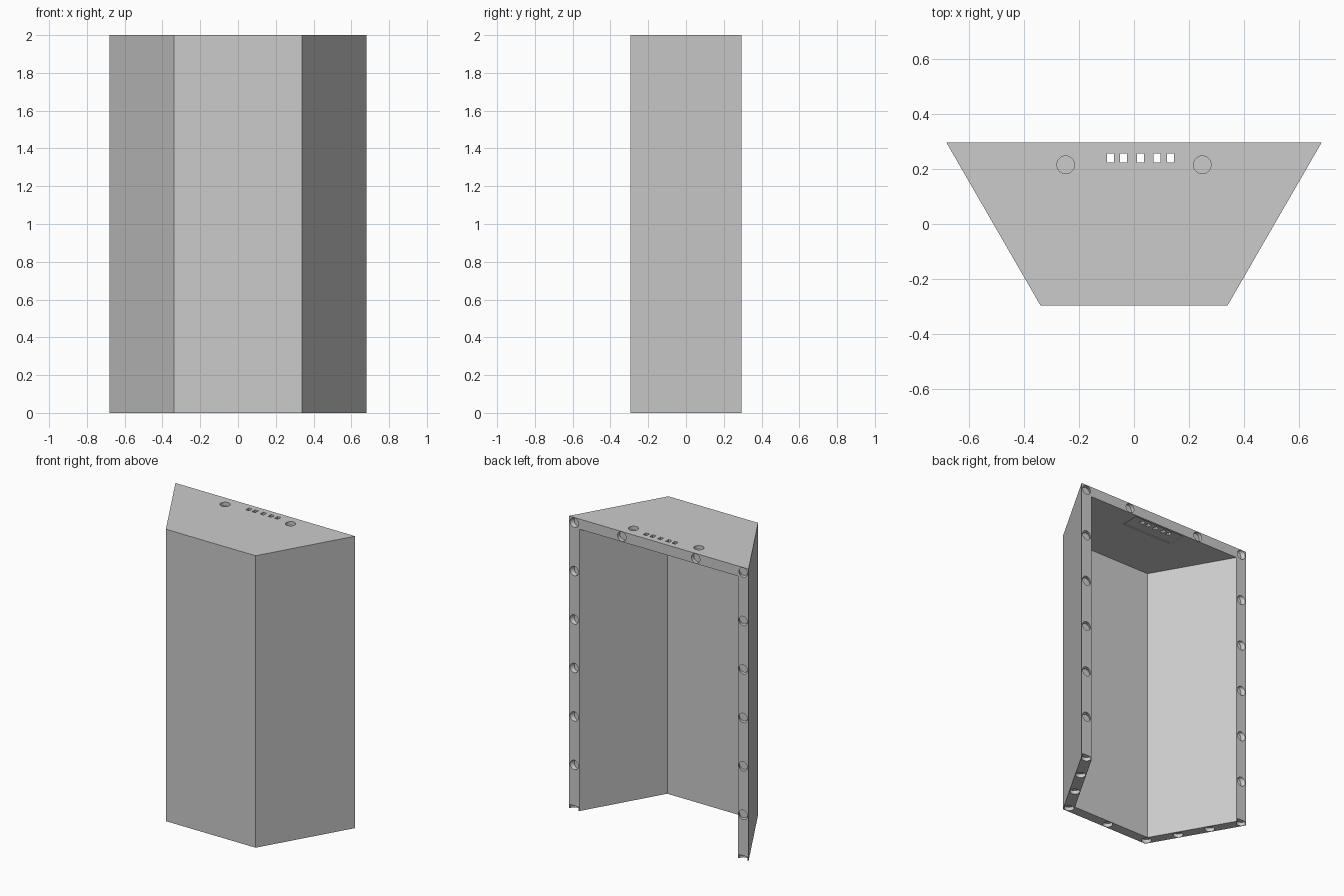
import bpy, bmesh, math
from mathutils import Vector

cube = bpy.data.objects.get("Cube")
if cube:
    bpy.data.objects.remove(cube, do_unlink=True)

# Main sizes
HEIGHT, BACK, FRONT = 2.0, 0.295, -0.295
WALL = 0.07
SLOPE = math.tan(math.radians(30))
HALF_FRONT = 0.34
RADIUS, DEPTH = 0.032, 0.025
RIM_X = 0.64                       # middle of the side wall at the back
CORNER_X, CORNER_Y = 0.32, -0.26   # middle of the wall at the front corner

grey = bpy.data.materials.new("grey")
grey.use_nodes = True
colour = (0.6, 0.6, 0.6, 1)
grey.diffuse_color = colour
grey.node_tree.nodes["Principled BSDF"].inputs["Base Color"].default_value = colour


def extrude(bm, points, direction):
    """Add a closed prism: a flat outline swept along a direction."""
    face = bm.faces.new([bm.verts.new(p) for p in points])
    swept = bmesh.ops.extrude_face_region(bm, geom=[face], use_keep_orig=True)
    verts = [v for v in swept["geom"] if isinstance(v, bmesh.types.BMVert)]
    bmesh.ops.translate(bm, verts=verts, vec=direction)


def box(bm, x0, x1, y0, y1, z0, z1):
    extrude(bm, [(x0, y0, z0), (x1, y0, z0), (x1, y1, z0), (x0, y1, z0)],
            Vector((0, 0, z1 - z0)))


def hole(bm, centre, u, v, direction, depth=DEPTH):
    """Round blind hole, starting just outside the surface."""
    step = Vector(direction)
    start = Vector(centre) - step * 0.02
    ring = []
    for i in range(32):
        a = math.tau * i / 32
        ring.append(start + RADIUS * (math.cos(a) * Vector(u) + math.sin(a) * Vector(v)))
    extrude(bm, ring, step * (depth + 0.02))


def finish(bm, name):
    bmesh.ops.recalc_face_normals(bm, faces=bm.faces)
    mesh = bpy.data.meshes.new(name)
    bm.to_mesh(mesh)
    bm.free()
    mesh.materials.append(grey)
    obj = bpy.data.objects.new(name, mesh)
    bpy.context.collection.objects.link(obj)
    return obj


def trapezoid(y0, y1, inset, z):
    """Plan outline whose sides follow the tilted walls."""
    def half(y):
        return HALF_FRONT + (y - FRONT) * SLOPE - inset / math.cos(math.radians(30))
    return [(-half(y0), y0, z), (half(y0), y0, z), (half(y1), y1, z), (-half(y1), y1, z)]


def cut(target, bm, name):
    cutter = finish(bm, name)
    cutter.hide_render = True
    mod = target.modifiers.new(name, "BOOLEAN")
    mod.operation = "DIFFERENCE"
    mod.solver = "EXACT"
    mod.object = cutter
    bpy.context.view_layer.objects.active = target
    bpy.ops.object.modifier_apply(modifier=mod.name)
    bpy.data.objects.remove(cutter, do_unlink=True)


X, Y, Z = (1, 0, 0), (0, 1, 0), (0, 0, 1)

# Housing body
bm = bmesh.new()
extrude(bm, trapezoid(FRONT, BACK, 0, 0), Vector((0, 0, HEIGHT)))
housing = finish(bm, "housing")

# Hollow interior, open at the back and the bottom
bm = bmesh.new()
extrude(bm, trapezoid(FRONT + WALL, BACK + 0.1, WALL, -0.1),
        Vector((0, 0, HEIGHT - WALL + 0.1)))
cut(housing, bm, "interior_cutter")

# Shallow recess under the top panel
bm = bmesh.new()
box(bm, -0.17, 0.22, 0.158, 0.28, HEIGHT - WALL - 0.02, HEIGHT - WALL + 0.006)
cut(housing, bm, "recess_cutter")

bm = bmesh.new()
# Row of slots through the top panel
for x in (-0.085, -0.038, 0.024, 0.084, 0.133):
    box(bm, x - 0.013, x + 0.013, 0.224, 0.256, HEIGHT - 0.15, HEIGHT + 0.05)

for s in (-1, 1):
    # Round sockets in the top panel
    hole(bm, (s * 0.248, 0.215, HEIGHT), X, Y, (0, 0, -1))
    # Sockets down each side of the back rim, following the tilted wall
    for i in range(6):
        hole(bm, (s * RIM_X, BACK, HEIGHT - 0.035 - i * 0.332), X, Z, (-s * SLOPE, -1, 0))
    # Sockets along the top of the back rim
    hole(bm, (s * 0.28, BACK, HEIGHT - 0.035), X, Z, (0, -1, 0))
    # Sockets under each side wall
    for i in range(4):
        t = i / 3
        hole(bm, (s * (CORNER_X + t * (RIM_X - CORNER_X)),
                  CORNER_Y + t * (BACK - CORNER_Y), 0), X, Y, Z)
# Socket under the front wall
hole(bm, (0, CORNER_Y, 0), X, Y, Z)
cut(housing, bm, "socket_cutter")

for poly in housing.data.polygons:
    poly.use_smooth = False
